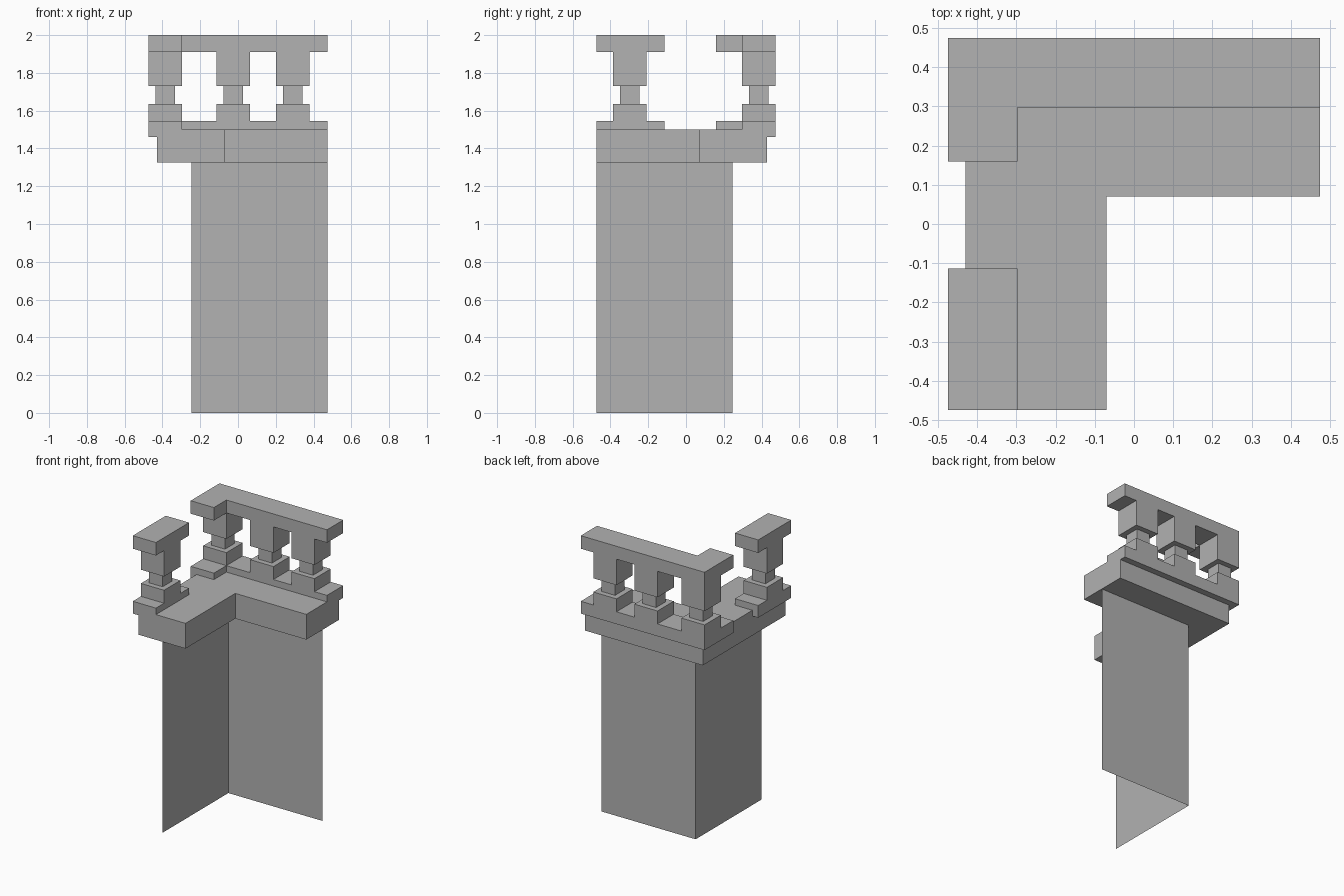
import bpy
import bmesh

cube = bpy.data.objects.get("Cube")
if cube:
    bpy.data.objects.remove(cube, do_unlink=True)

stone = bpy.data.materials.new("grey stone")
stone.use_nodes = True
grey = (0.445, 0.445, 0.445, 1)
stone.diffuse_color = grey
stone.node_tree.nodes["Principled BSDF"].inputs["Base Color"].default_value = grey

END = 0.475       # cut ends and outer edge of the railing
INNER = 0.297     # inner edge of the railing
SLAB = 0.43       # outer edge of the slab
WALL = 0.247      # outer face of the walls


def finish(name, bm):
    mesh = bpy.data.meshes.new(name)
    bm.to_mesh(mesh)
    bm.free()
    mesh.materials.append(stone)
    obj = bpy.data.objects.new(name, mesh)
    bpy.context.collection.objects.link(obj)
    return obj


def extrude_plan(name, plan, z0, z1):
    """Closed prism from a plan outline."""
    bm = bmesh.new()
    face = bm.faces.new([bm.verts.new((x, y, z0)) for x, y in plan])
    top = bmesh.ops.extrude_face_region(bm, geom=[face])["geom"]
    verts = [g for g in top if isinstance(g, bmesh.types.BMVert)]
    bmesh.ops.translate(bm, verts=verts, vec=(0, 0, z1 - z0))
    bmesh.ops.recalc_face_normals(bm, faces=bm.faces)
    return finish(name, bm)


def rect(x0, x1, y0, y1):
    return [(x0, y0), (x1, y0), (x1, y1), (x0, y1)]


def corner_plan(outer, inner, left_end):
    """L outline: an arm along the left side and an arm along the back."""
    return [(-outer, left_end), (-inner, left_end), (-inner, inner),
            (END, inner), (END, outer), (-outer, outer)]


# Walls: thin open sheets along the left side and the back
bm = bmesh.new()
path = [(END, WALL), (-WALL, WALL), (-WALL, -END)]
low = [bm.verts.new((x, y, 0)) for x, y in path]
high = [bm.verts.new((x, y, 1.325)) for x, y in path]
for i in range(2):
    bm.faces.new((low[i], low[i + 1], high[i + 1], high[i]))
finish("corner_walls", bm)

# Floor slab
extrude_plan("floor_slab", corner_plan(SLAB, 0.07, -END), 1.325, 1.5)

# Railing sections: sill, hanging lip over the slab edge, and cap
GAP_BACK, GAP_FRONT = 0.16, -0.113
back_plan = corner_plan(END, INNER, GAP_BACK)
front_plan = rect(-END, -INNER, -END, GAP_FRONT)
for section, plan, lip in (
        ("back", back_plan, corner_plan(END, SLAB, GAP_BACK)),
        ("front", front_plan, rect(-END, -SLAB, -END, GAP_FRONT))):
    extrude_plan(section + "_sill", plan, 1.5, 1.545)
    extrude_plan(section + "_lip", lip, 1.46, 1.5)
    extrude_plan(section + "_cap", plan, 1.91, 2.0)

# Balusters: wide foot, narrow neck, wide head
MID = (END + INNER) / 2
posts = {"corner": (-MID, MID), "back_middle": (-0.025, MID),
         "back_end": (0.29, MID), "front": (-MID, -0.297)}
parts = (("foot", 0.089, 1.545, 1.635),
         ("neck", 0.052, 1.635, 1.73),
         ("head", 0.089, 1.73, 1.91))
for post, (x, y) in posts.items():
    for part, r, z0, z1 in parts:
        extrude_plan(f"{post}_baluster_{part}",
                     rect(x - r, x + r, y - r, y + r), z0, z1)
